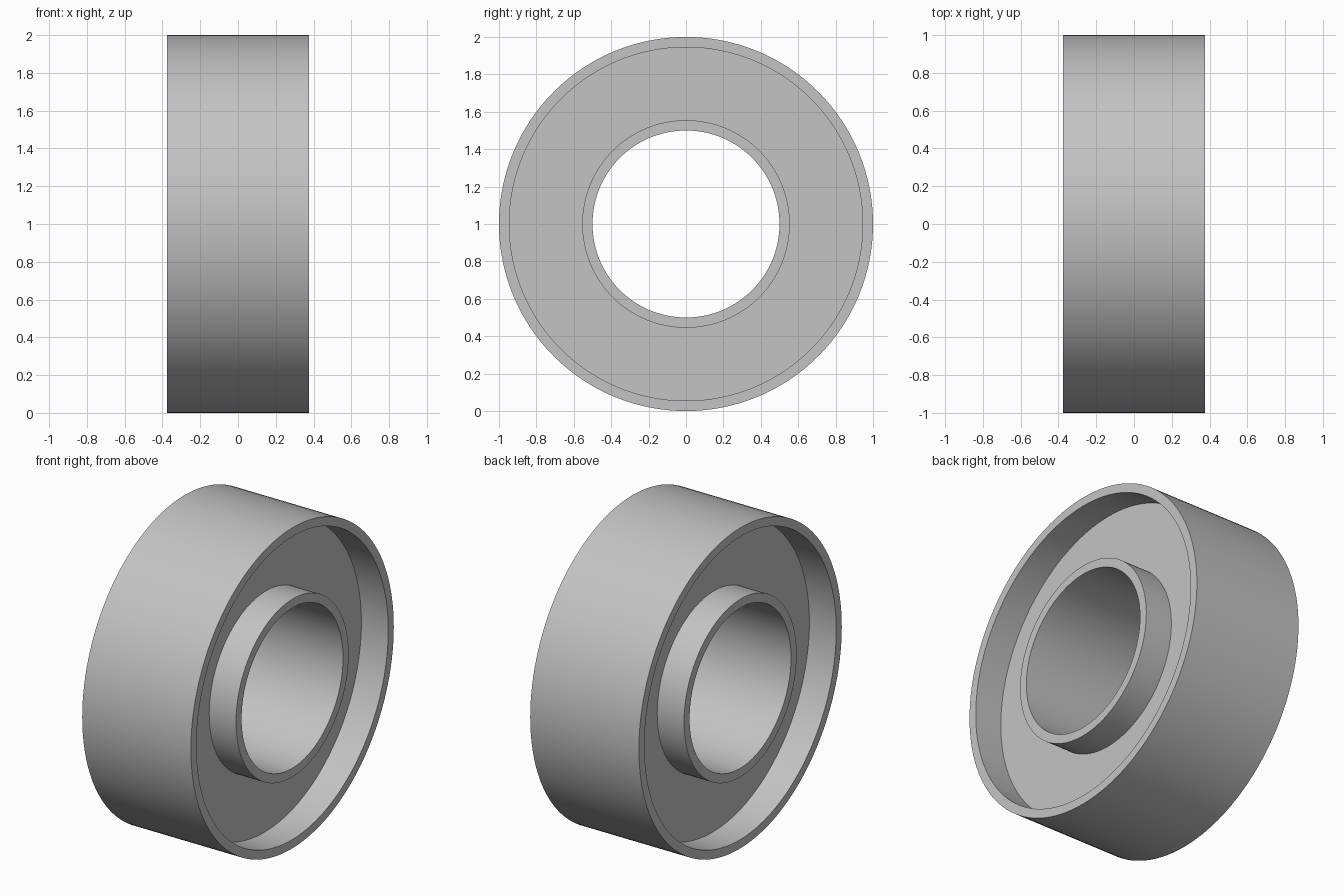
import bpy, bmesh
from math import tau
from mathutils import Vector

cube = bpy.data.objects.get("Cube")
if cube:
    bpy.data.objects.remove(cube, do_unlink=True)

STEPS = 128
HALF_WIDTH, FLOOR = 0.375, 0.19
BORE, HUB, RIM, OUTER = 0.5, 0.555, 0.945, 1.0

# Plain grey metal
grey = bpy.data.materials.new("grey_metal")
grey.use_nodes = True
colour = (0.55, 0.55, 0.55, 1)
grey.diffuse_color = colour
grey.node_tree.nodes["Principled BSDF"].inputs["Base Color"].default_value = colour

# Half cross-section (x, radius), mirrored to the other side
half = [(HALF_WIDTH, BORE), (HALF_WIDTH, HUB), (FLOOR, HUB),
        (FLOOR, RIM), (HALF_WIDTH, RIM), (HALF_WIDTH, OUTER)]
profile = half + [(-x, r) for x, r in reversed(half)]

# Revolve the closed section about the x axis
bm = bmesh.new()
verts = [bm.verts.new((x, 0, r)) for x, r in profile]
edges = [bm.edges.new((v, verts[i - 1])) for i, v in enumerate(verts)]
bmesh.ops.spin(bm, geom=verts + edges, cent=(0, 0, 0), axis=Vector((1, 0, 0)),
               angle=tau, steps=STEPS, use_merge=True)
bmesh.ops.remove_doubles(bm, verts=bm.verts, dist=0.0001)
bmesh.ops.recalc_face_normals(bm, faces=bm.faces)
mesh = bpy.data.meshes.new("recessed_ring")
bm.to_mesh(mesh)
bm.free()
mesh.materials.append(grey)

ring = bpy.data.objects.new("recessed_ring", mesh)
ring.location.z = OUTER
bpy.context.collection.objects.link(ring)

# Smooth round walls with crisp corners
bpy.ops.object.select_all(action="DESELECT")
ring.select_set(True)
bpy.context.view_layer.objects.active = ring
bpy.ops.object.shade_smooth_by_angle()
